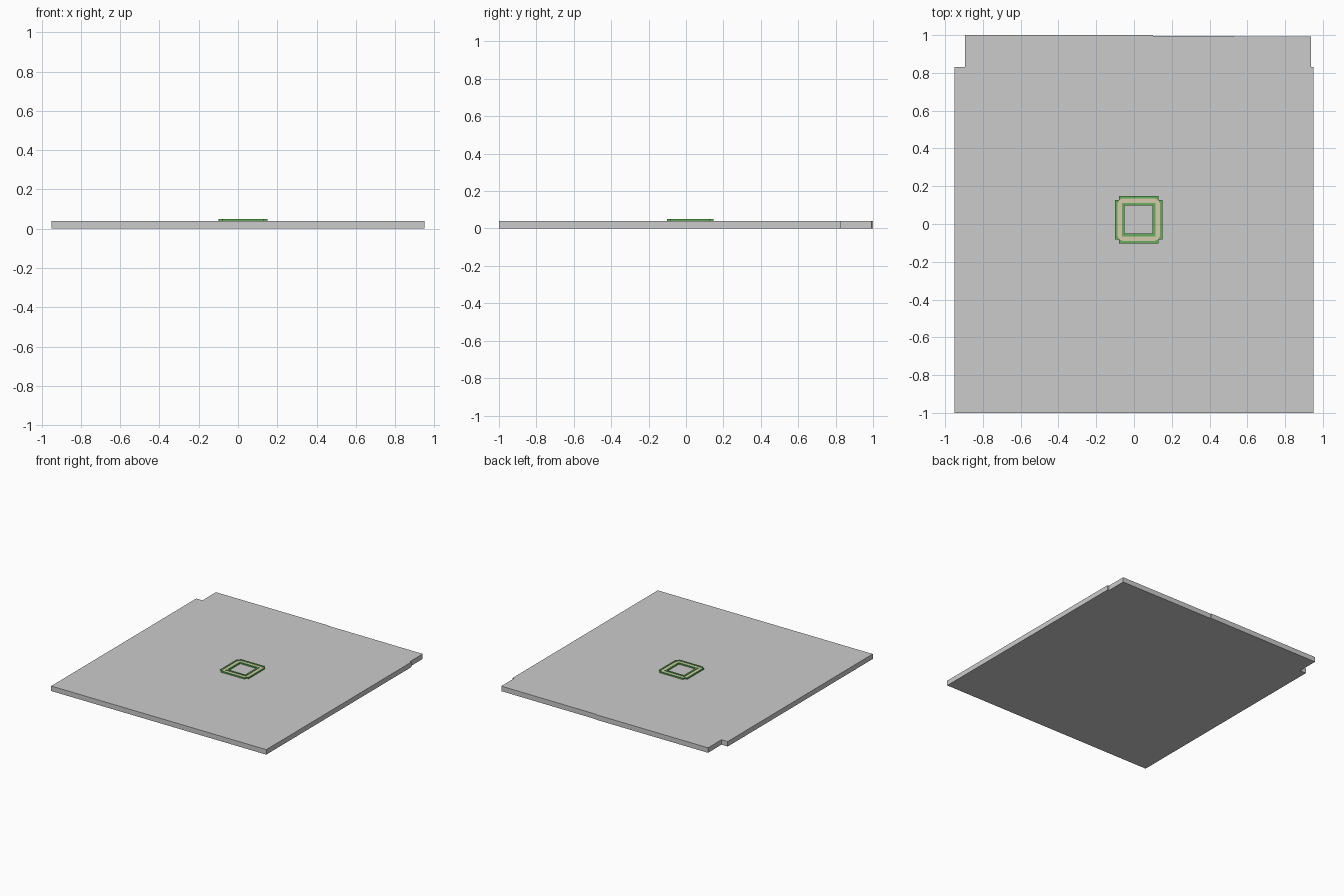
import bpy
import math

if "Cube" in bpy.data.objects:
    bpy.data.objects.remove(bpy.data.objects["Cube"])

CX, CY = 0.025, 0.023          # centre of the small frame


def material(name, rgb):
    m = bpy.data.materials.new(name)
    m.diffuse_color = (*rgb, 1)
    m.use_nodes = True
    m.node_tree.nodes["Principled BSDF"].inputs["Base Color"].default_value = m.diffuse_color
    return m


def square(h):
    return [(CX + sx * h, CY + sy * h) for sx, sy in ((-1, -1), (1, -1), (1, 1), (-1, 1))]


def stepped_square(h, step):
    # square outline with a small square bite out of each corner
    pts = []
    for i in range(4):
        c, s = round(math.cos(i * math.pi / 2)), round(math.sin(i * math.pi / 2))
        for x, y in ((h - step, -h), (h - step, -h + step), (h, -h + step)):
            pts.append((CX + c * x - s * y, CY + s * x + c * y))
    return pts


def rounded_square(h, r, n=5):
    pts = []
    for i in range(4):
        sx, sy = ((1, 1), (-1, 1), (-1, -1), (1, -1))[i]
        for k in range(n + 1):
            a = (i + k / n) * math.pi / 2
            pts.append((CX + sx * (h - r) + r * math.cos(a), CY + sy * (h - r) + r * math.sin(a)))
    return pts


def slab(name, loops, z0, z1, mat=None):
    # filled flat outline (extra loops become holes), extruded from z0 to z1
    cu = bpy.data.curves.new(name, 'CURVE')
    cu.dimensions = '2D'
    cu.fill_mode = 'BOTH'
    cu.extrude = (z1 - z0) / 2
    for loop in loops:
        sp = cu.splines.new('POLY')
        sp.points.add(len(loop) - 1)
        for p, (x, y) in zip(sp.points, loop):
            p.co = (x, y, 0, 1)
        sp.use_cyclic_u = True
    ob = bpy.data.objects.new(name, cu)
    ob.location.z = (z0 + z1) / 2
    bpy.context.collection.objects.link(ob)
    bpy.ops.object.select_all(action='DESELECT')
    ob.select_set(True)
    bpy.context.view_layer.objects.active = ob
    bpy.ops.object.convert(target='MESH')
    ob = bpy.context.object
    ob.name = name
    for f in ob.data.polygons:
        f.use_smooth = False
    if mat:
        ob.data.materials.clear()
        ob.data.materials.append(mat)
    return ob


green = material("green", (0.13, 0.42, 0.10))
tan = material("tan", (0.68, 0.60, 0.42))

# Ground plate with notched back corners
slab("base_plate", [[(-0.95, -1), (0.95, -1), (0.95, 0.83), (0.937, 0.83), (0.937, 0.993),
                     (0.1, 0.995), (0.1, 1), (-0.895, 1), (-0.895, 0.83), (-0.95, 0.83)]], 0, 0.04)

# Outer green border, tan rounded path, inner green border
slab("outer_border", [stepped_square(0.125, 0.02), rounded_square(0.113, 0.035)], 0.04, 0.05, green)
slab("rounded_path", [rounded_square(0.113, 0.035), square(0.088)], 0.04, 0.046, tan)
slab("inner_border", [square(0.088), square(0.074)], 0.04, 0.05, green)
